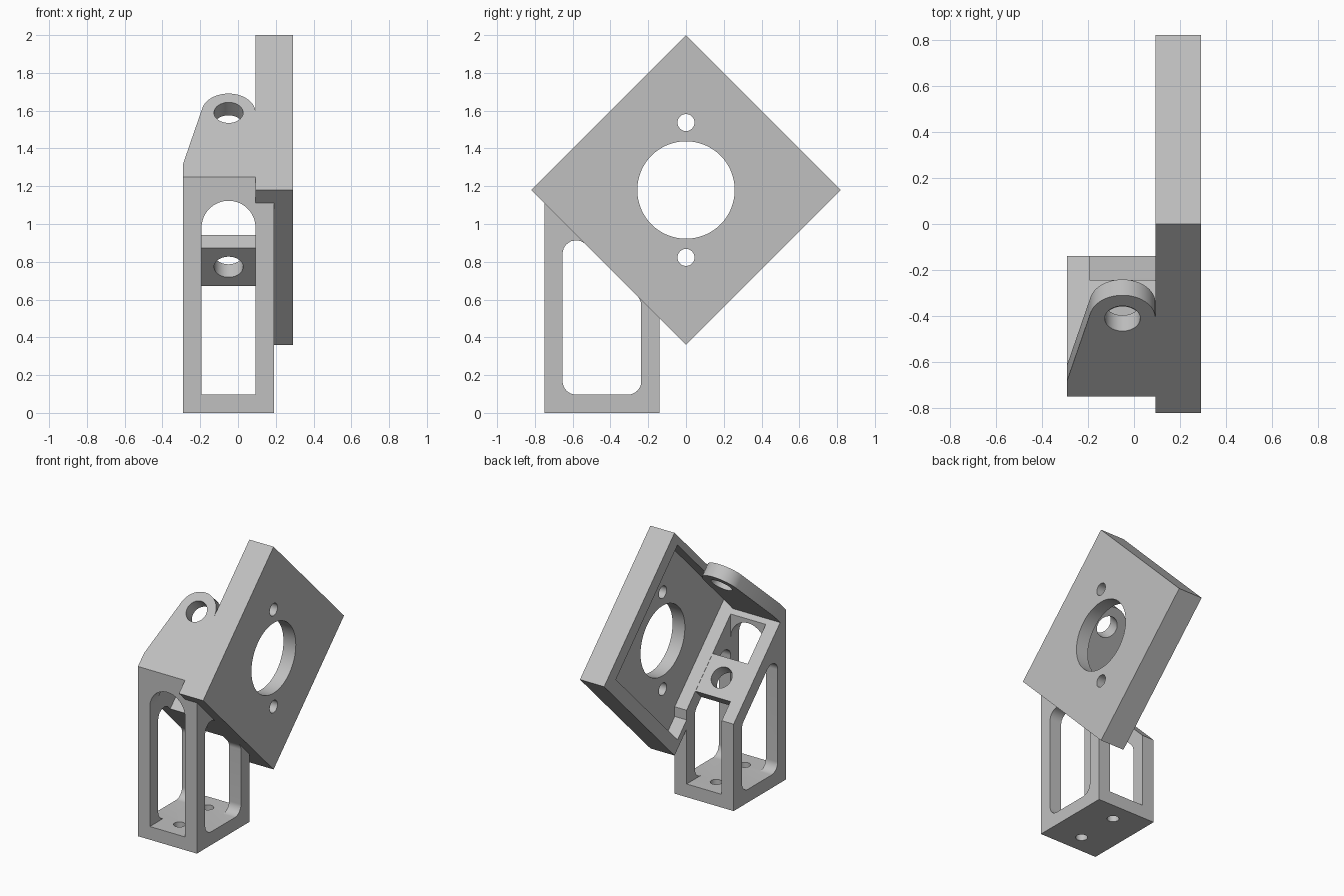
import bpy, bmesh, math
from mathutils import Vector

if "Cube" in bpy.data.objects:
    bpy.data.objects.remove(bpy.data.objects["Cube"])

grey = bpy.data.materials.new("light_grey")
grey.use_nodes = True
COLOR = (0.53, 0.53, 0.53, 1)
grey.diffuse_color = COLOR
grey.node_tree.nodes["Principled BSDF"].inputs["Base Color"].default_value = COLOR

# Main dimensions
LEFT, RIGHT, OUT = -0.29, 0.19, 0.29      # frame sides, outer face of plate
T = 0.097                                 # wall thickness
IN_L, IN_R = LEFT + T, RIGHT - T          # frame inner faces
MID = (IN_L + IN_R) / 2
FRONT, BACK, TOP = -0.75, -0.14, 1.25
CZ, HALF = 1.18, 0.82                     # diamond centre height, half diagonal
R = (IN_R - IN_L) / 2                     # arch radius
S = math.sqrt(0.5)
X = Vector((1, 0, 0))
UP_BACK = Vector((0, S, S))               # along the tab
DOWN_BACK = Vector((0, S, -S))            # along the sloped lower wall


def prism(name, points, depth):
    """Extrude a planar outline by a vector."""
    bm = bmesh.new()
    face = bm.faces.new([bm.verts.new(p) for p in points])
    geo = bmesh.ops.extrude_face_region(bm, geom=[face])["geom"]
    bmesh.ops.translate(bm, vec=depth, verts=[v for v in geo if isinstance(v, bmesh.types.BMVert)])
    bmesh.ops.recalc_face_normals(bm, faces=bm.faces)
    mesh = bpy.data.meshes.new(name)
    bm.to_mesh(mesh)
    bm.free()
    mesh.materials.append(grey)
    obj = bpy.data.objects.new(name, mesh)
    bpy.context.collection.objects.link(obj)
    return obj


def side_prism(name, outline, x0, x1):
    """Extrude a (y, z) outline across x."""
    return prism(name, [Vector((x0, y, z)) for y, z in outline], X * (x1 - x0))


def drill(center, axis, radius, length=0.4):
    """Round cutter centred on a point."""
    axis = Vector(axis).normalized()
    a = axis.orthogonal().normalized()
    b = axis.cross(a)
    ring = [i * math.tau / 64 for i in range(64)]
    start = Vector(center) - axis * length / 2
    return prism("cutter", [start + radius * (a * math.cos(t) + b * math.sin(t)) for t in ring],
                 axis * length)


def cut(obj, cutters):
    for c in cutters:
        c.hide_render = True
        mod = obj.modifiers.new("cut", "BOOLEAN")
        mod.operation, mod.solver, mod.object = "DIFFERENCE", "EXACT", c
        bpy.context.view_layer.objects.active = obj
        bpy.ops.object.modifier_apply(modifier=mod.name)
        bpy.data.objects.remove(c)


def fillet(outline, radius, steps=10):
    """Round every corner of an outline."""
    pts = [Vector(p) for p in outline]
    result = []
    for i, p in enumerate(pts):
        da = (pts[i - 1] - p).normalized()
        db = (pts[(i + 1) % len(pts)] - p).normalized()
        half = da.angle(db) / 2
        c = p + (da + db).normalized() * radius / math.sin(half)
        reach = radius / math.tan(half)
        a, b = p + da * reach - c, p + db * reach - c
        result += [c + a.lerp(b, k / steps).normalized() * radius for k in range(steps + 1)]
    return result


def tilted_box(y0, y1, z0, z1):
    """Rectangle turned 45 degrees; limits are offsets from the diamond's sides."""
    side = HALF / S
    def at(u, v):
        return (S * (u - v), CZ - HALF + S * (u + v))
    return [at(y0, z0), at(side - y1, z0), at(side - y1, side - z1), at(y0, side - z1)]


# Diamond motor plate, recessed on its inner side
plate = side_prism("motor_plate", tilted_box(0, 0, 0, 0), IN_R, OUT)
recess = side_prism("cutter", tilted_box(T / 2 * 0, T / 2, T, T), IN_R - 0.1, RIGHT)
bpy.data.objects.remove(recess)
recess = side_prism("cutter", [(y, z) for y, z in tilted_box(T / 2, T, T, T / 2)], IN_R - 0.1, RIGHT)
cut(plate, [recess, drill((OUT, 0, CZ), X, 0.258)]
    + [drill((OUT, 0, CZ + s * 0.357), X, 0.045) for s in (-1, 1)])

# Upright hollow frame with a sloped top
slope = FRONT + TOP
frame = side_prism("frame", [(FRONT, 0), (BACK, 0), (BACK, slope - BACK), (FRONT, TOP)], LEFT, RIGHT)
cavity = side_prism("cutter", [(FRONT + T, T), (0.2, T), (0.2, 2), (FRONT + T, 2)], IN_L, IN_R)
low = CZ - HALF
y0, y1 = FRONT + T, BACK - T
window = side_prism("cutter", fillet([(y0, T), (y1, T), (y1, low - y1), (y0, low - y0)], 0.07),
                    LEFT - 0.1, RIGHT + 0.1)
arch = [(IN_L, T), (IN_R, T)]
arch += [(MID + R * math.cos(t), 0.98 + R * math.sin(t))
         for t in (i * math.pi / 32 for i in range(33))]
doorway = prism("cutter", [Vector((x, FRONT - 0.1, z)) for x, z in arch], Vector((0, 0.25, 0)))
cut(frame, [cavity, window, doorway]
    + [drill((MID, y, 0), (0, 0, 1), 0.04) for y in (-0.61, -0.28)])

# Rounded tab that continues the plate's upper front wall
foot = Vector((0, FRONT, TOP))
arc_start = math.radians(166.15)
outline = [(IN_R, 0), (LEFT, 0), (LEFT, 0.1)]
outline += [(MID + R * math.cos(t), 0.48 + R * math.sin(t))
            for t in (arc_start * (1 - i / 32) for i in range(33))]
tab = prism("upper_tab", [foot + X * x + UP_BACK * u for x, u in outline], DOWN_BACK * T)
cut(tab, [drill(foot + X * MID + UP_BACK * 0.48, DOWN_BACK, 0.077)])

# Sloped crossbar between the frame walls
bar_top = Vector((0, low - 0.873, 0.873))
bar_end = bar_top + DOWN_BACK * 0.284
bar = prism("crossbar", [bar_top + X * IN_L, bar_top + X * IN_R, bar_end + X * IN_R, bar_end + X * IN_L],
            UP_BACK * T)
cut(bar, [drill((bar_top + bar_end) / 2 + X * MID, UP_BACK, 0.077)])

# Smooth the round walls, keep the edges sharp
bpy.ops.object.select_all(action="DESELECT")
for obj in (plate, frame, tab, bar):
    obj.select_set(True)
bpy.context.view_layer.objects.active = plate
bpy.ops.object.shade_smooth_by_angle(angle=math.radians(30))
